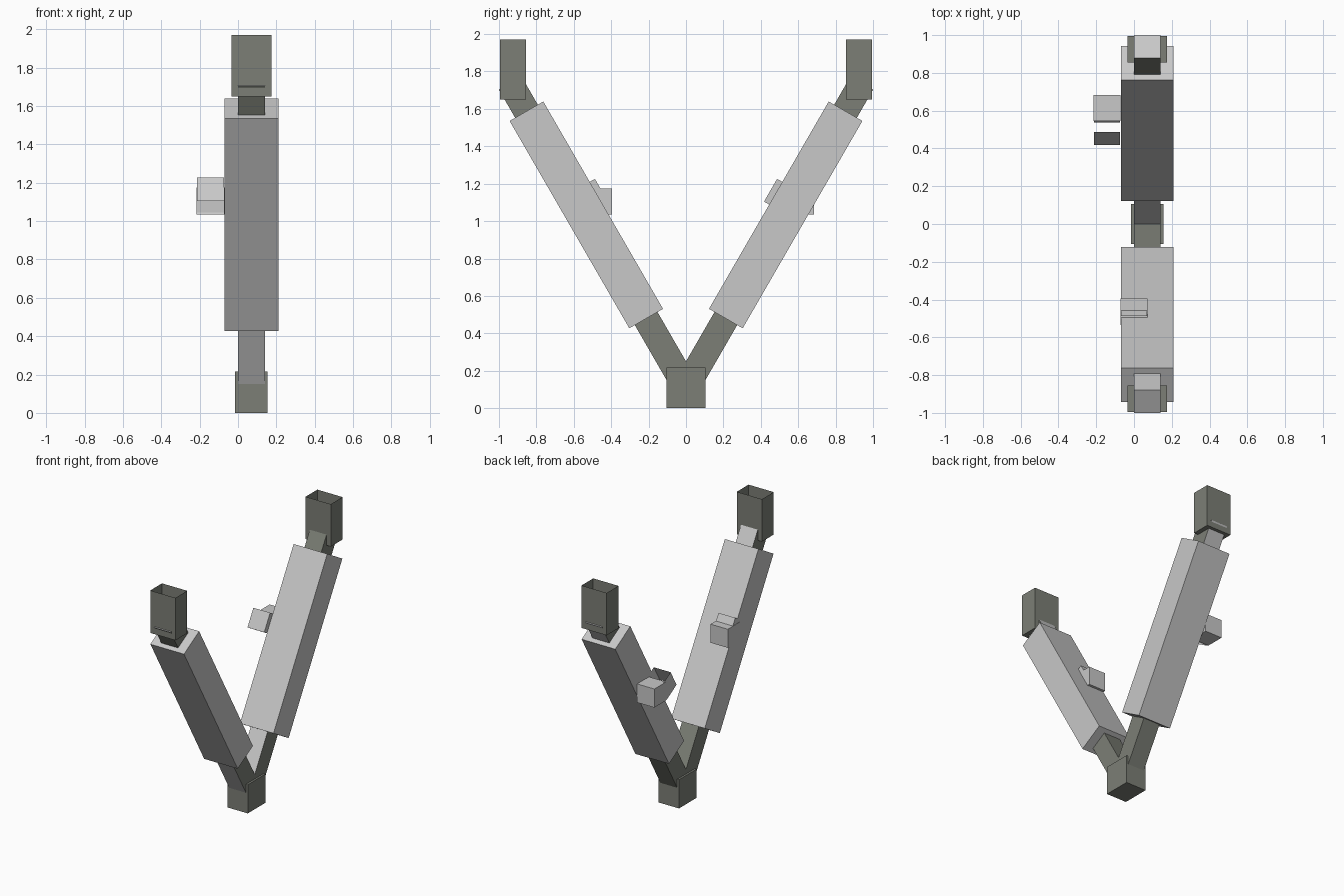
import bpy, bmesh, math
from mathutils import Matrix, Vector

if "Cube" in bpy.data.objects:
    bpy.data.objects.remove(bpy.data.objects["Cube"])


def material(name, rgb):
    m = bpy.data.materials.new(name)
    m.diffuse_color = (*rgb, 1)
    m.use_nodes = True
    m.node_tree.nodes["Principled BSDF"].inputs["Base Color"].default_value = m.diffuse_color
    return m


GREY = material("light_grey", (0.58, 0.58, 0.58))
OLIVE = material("olive_grey", (0.20, 0.21, 0.18))
TILT = math.radians(30)
CX = 0.07                                  # centre line of the arms
ROOT = Vector((CX, 0, 0.11))               # point where both arms meet


def box(name, centre, size, mats, tilt=0.0, skip=None, grey_rule=None):
    """Box, optionally tilted about x; skip(n) drops faces, grey_rule(n) picks slot 1."""
    bm = bmesh.new()
    bmesh.ops.create_cube(bm, size=1, matrix=Matrix.Diagonal((*size, 1)))
    bm.normal_update()
    if skip:
        bmesh.ops.delete(bm, geom=[f for f in bm.faces if skip(f.normal)], context='FACES_ONLY')
    bmesh.ops.transform(bm, verts=bm.verts,
                        matrix=Matrix.Translation(centre) @ Matrix.Rotation(tilt, 4, 'X'))
    bm.normal_update()
    if grey_rule:
        for f in bm.faces:
            f.material_index = int(grey_rule(f.normal))
    me = bpy.data.meshes.new(name)
    bm.to_mesh(me)
    bm.free()
    for m in mats:
        me.materials.append(m)
    ob = bpy.data.objects.new(name, me)
    bpy.context.collection.objects.link(ob)
    return ob


# Foot joining the two arms
box("foot", (CX, 0, 0.108), (0.17, 0.21, 0.216), [OLIVE])

for side, s in (("front", -1), ("back", 1)):
    axis = Vector((0, s * math.sin(TILT), math.cos(TILT)))
    inward = Vector((0, -s * math.cos(TILT), math.sin(TILT)))
    tilt = -s * TILT

    # Thick sleeve around the middle of the arm
    box(side + "_sleeve", ROOT + axis * 1.066, (0.28, 0.208, 1.28), [GREY], tilt)

    # Inner bar, lower and upper lengths
    box(side + "_lower_bar", ROOT + axis * 0.45, (0.14, 0.14, 0.9), [OLIVE, GREY], tilt,
        grey_rule=lambda n: n.y < -0.8)
    box(side + "_upper_bar", ROOT + axis * 1.39, (0.14, 0.14, 0.98), [OLIVE, GREY], tilt,
        grey_rule=lambda n: n.y > 0.8 or (abs(n.x) < 0.1 and n.z > 0.8))

    # Open-topped cup at the end of the arm
    box(side + "_cup", (CX, s * 0.925, 1.81), (0.21, 0.14, 0.32), [OLIVE],
        skip=lambda n: n.z > 0.9)

    # Small knob: upright block plus open tilted collar
    x, y = (-0.143, 0.614) if s > 0 else (0.0, -0.465)
    box(side + "_knob_block", (x, y, 1.105), (0.144, 0.14, 0.14), [GREY])
    face_centre = Vector((x, s * 0.452, 1.165))
    box(side + "_knob_collar", face_centre - inward * 0.07, (0.14, 0.14, 0.14), [GREY], tilt,
        skip=lambda n: abs(n.z) > 0.9)
